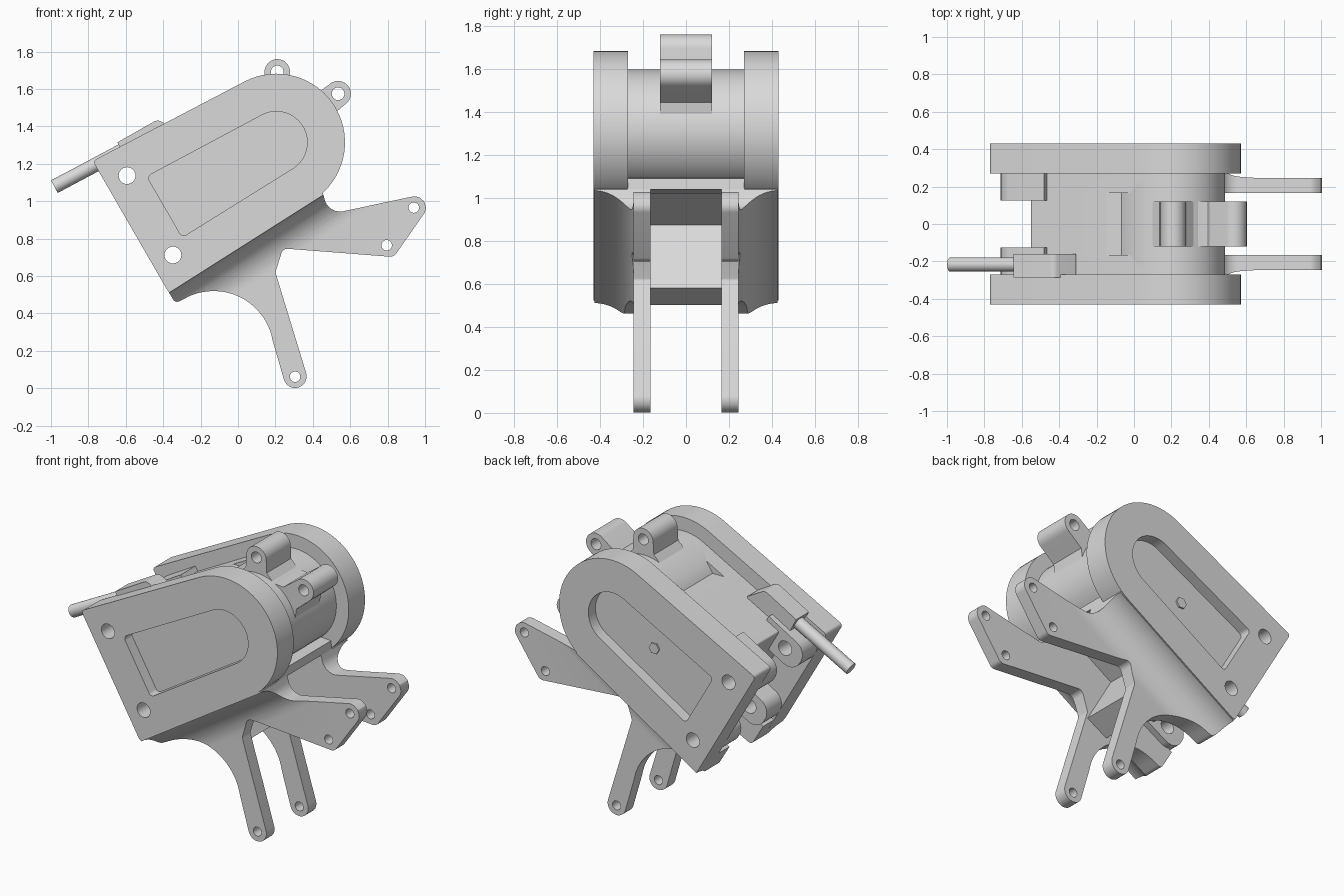
import bpy, bmesh
from math import sin, cos, tan, radians, degrees, atan2
from mathutils import Vector, Matrix

old = bpy.data.objects.get("Cube")
if old:
    bpy.data.objects.remove(old, do_unlink=True)

grey = bpy.data.materials.new("plain_grey")
grey.use_nodes = True
GREY = (0.7, 0.7, 0.7, 1)
grey.diffuse_color = GREY
grey.node_tree.nodes["Principled BSDF"].inputs["Base Color"].default_value = GREY

HUB = Vector((0.205, 1.315))   # centre of the round end, in x and z
TILT = radians(30)


def tilted(u, v):
    """Point along (u) and across (v) the tilted housing, from the hub."""
    return (HUB.x + u * cos(TILT) - v * sin(TILT), HUB.y + u * sin(TILT) + v * cos(TILT))


def arc(cx, cz, r, a0, a1, n=24):
    return [(cx + r * cos(radians(a0 + (a1 - a0) * i / n)),
             cz + r * sin(radians(a0 + (a1 - a0) * i / n))) for i in range(n + 1)]


def rounded(pts, n=8):
    """Round every corner that carries a radius as third value."""
    out = []
    for i, p in enumerate(pts):
        if len(p) < 3:
            out.append(p)
            continue
        c, r = Vector(p[:2]), p[2]
        a = (Vector(pts[i - 1][:2]) - c).normalized()
        b = (Vector(pts[(i + 1) % len(pts)][:2]) - c).normalized()
        half = a.angle(b) / 2
        mid = c + (a + b).normalized() * (r / sin(half))
        start, end = c + a * (r / tan(half)) - mid, c + b * (r / tan(half)) - mid
        for k in range(n + 1):
            out.append(tuple(mid + start.lerp(end, k / n).normalized() * r))
    return out


def finish(obj):
    bpy.ops.object.select_all(action='DESELECT')
    obj.select_set(True)
    bpy.context.view_layer.objects.active = obj
    bpy.ops.object.shade_smooth_by_angle(angle=radians(30))


def prism(name, pts, y0, y1, matrix=None):
    """Extrude an x-z profile from y0 to y1."""
    bm = bmesh.new()
    face = bm.faces.new([bm.verts.new((x, y0, z)) for x, z in pts])
    new = bmesh.ops.extrude_face_region(bm, geom=[face])["geom"]
    bmesh.ops.translate(bm, vec=(0, y1 - y0, 0),
                        verts=[g for g in new if isinstance(g, bmesh.types.BMVert)])
    if matrix:
        bm.transform(matrix)
    bmesh.ops.recalc_face_normals(bm, faces=bm.faces)
    mesh = bpy.data.meshes.new(name)
    bm.to_mesh(mesh)
    bm.free()
    mesh.materials.append(grey)
    obj = bpy.data.objects.new(name, mesh)
    bpy.context.collection.objects.link(obj)
    finish(obj)
    return obj


def cut(obj, cutters):
    for c in cutters:
        mod = obj.modifiers.new("cut", 'BOOLEAN')
        mod.object = c
        mod.solver = 'EXACT'
    bpy.context.view_layer.update()
    done = obj.evaluated_get(bpy.context.evaluated_depsgraph_get())
    mesh = bpy.data.meshes.new_from_object(done)
    obj.modifiers.clear()
    obj.data = mesh
    for c in cutters:
        bpy.data.objects.remove(c, do_unlink=True)
    finish(obj)


def hole(x, z, r):
    return prism("hole_cutter", arc(x, z, r, 0, 345, 23), -1, 1)


def d_shape(end, wide, r, corner):
    """Round nose at the hub widening slightly to a square end."""
    nose = [tilted(*p) for p in arc(0, 0, r, -87.5, 87.5, 32)]
    return rounded(nose + [tilted(end, wide) + (corner,), tilted(end, -wide) + (corner,)])


BOLTS = [tilted(-0.78, v) for v in (0.245, -0.245)]

# Arm outline: arch, lower leg, notch, upper arm and cove
arm_outline = rounded(
    [tilted(-0.9, -0.32), (-0.335, 0.455, 0.025)]
    + arc(-0.13, 0.2, 0.32, 120, 10)
    + arc(0.305, 0.064, 0.062, 196, 376, 16)
    + [(0.2, 0.62, 0.02), (0.24, 0.748, 0.035), (0.833, 0.702, 0.04),
       (1.081, 1.057, 0.06), (0.485, 0.93, 0.085), (0.455, 1.04), (0.3, 1.1)])

# Concave flare that runs along the lower plate edge
edge = Vector((0.82, 0, 0.52)).normalized()
across = Vector((-edge.z, 0, edge.x))
flare = ([(0.245, -2), (0.245, -0.185)] + arc(0.43, -0.185, 0.185, 180, 90, 16)[1:]
         + [(0.7, 0), (0.7, -2)])

for side, s in (("right", -1), ("left", 1)):
    # Side plate with pocket and bolt holes
    plate = prism(side + "_plate", d_shape(-0.9, 0.405, 0.367, 0.02), s * 0.27, s * 0.43)
    pocket = prism("pocket_cutter", d_shape(-0.69, 0.188, 0.165, 0.025), s * 0.36, s * 0.6)
    cut(plate, [pocket] + [hole(x, z, 0.045) for x, z in BOLTS])

    # Linkage arm blended into the plate
    arm = prism(side + "_arm", arm_outline, s * 0.165, s * 0.425)
    m = Matrix(((0, edge.x, across.x, -0.37), (s, 0, 0, 0),
                (0, edge.z, across.z, 0.51), (0, 0, 0, 1)))
    cutter = prism("flare_cutter", flare, -2, 2, m)
    cut(arm, [cutter, hole(0.305, 0.062, 0.028), hole(0.94, 0.966, 0.028),
              hole(0.795, 0.765, 0.028)])

    # Bolt lugs at the square end
    for level, v, (x, z) in (("upper", 0.245, BOLTS[0]), ("lower", -0.245, BOLTS[1])):
        box = [tilted(-0.9, v - 0.09) + (0.08,), tilted(-0.6, v - 0.09),
               tilted(-0.6, v + 0.09), tilted(-0.9, v + 0.09) + (0.08,)]
        lug = prism(f"{side}_{level}_bolt_lug", rounded(box), s * 0.125, s * 0.272)
        cut(lug, [hole(x, z, 0.045)])

# Core between the plates, with a shallow groove on top
core = prism("core", d_shape(-0.7, 0.305, 0.282, 0.01), -0.272, 0.272)
groove = [tilted(*p) for p in ((-0.24, 0.4), (-0.24, 0.29), (-0.17, 0.25),
                               (-0.07, 0.3), (-0.07, 0.4))]
cut(core, [prism("groove_cutter", groove, -0.165, 0.165)])

# Block under the core and cross bar beneath the round end
prism("lower_block", [tilted(*p) for p in ((-0.53, -0.25), (-0.53, -0.634),
                                           (-0.372, -0.634), (-0.372, -0.25))], -0.166, 0.166)
prism("cross_bar", [(0.3, 1.02), (0.455, 1.04), (0.45, 1.09), (0.3, 1.1)], -0.272, 0.272)

# Eyelets on the round end
for name, x, z in (("top_eyelet", 0.21, 1.692), ("front_eyelet", 0.535, 1.575)):
    n = (Vector((x, z)) - HUB).normalized()
    t = Vector((-n.y, n.x))
    a = degrees(atan2(n.y, n.x))
    foot = [HUB + n * d + t * w for d, w in ((0.3, 0.072), (0.26, 0.11),
                                             (0.26, -0.11), (0.3, -0.072))]
    eye = prism(name, arc(x, z, 0.068, a - 90, a + 90) + [tuple(p) for p in foot],
                -0.12, 0.12)
    cut(eye, [hole(x, z, 0.034)])

# Rod holder and rod
holder = [(-0.645, 1.315), (-0.43, 1.437, 0.04), (-0.31, 1.37), (-0.3, 1.28), (-0.585, 1.2)]
prism("rod_holder", rounded(holder), -0.285, -0.16)
start, end = Vector((-0.982, -0.217, 1.078)), Vector((-0.55, -0.217, 1.308))
bpy.ops.mesh.primitive_cylinder_add(vertices=24, radius=0.038, depth=(end - start).length,
                                    location=(start + end) / 2)
rod = bpy.context.object
rod.name = "rod"
rod.rotation_euler = (end - start).to_track_quat('Z', 'Y').to_euler()
rod.data.materials.append(grey)
finish(rod)

# Small screw head in the rear pocket
sx, sz = tilted(-0.28, 0)
prism("pocket_screw", arc(sx, sz, 0.035, 0, 300, 5), 0.35, 0.37)
